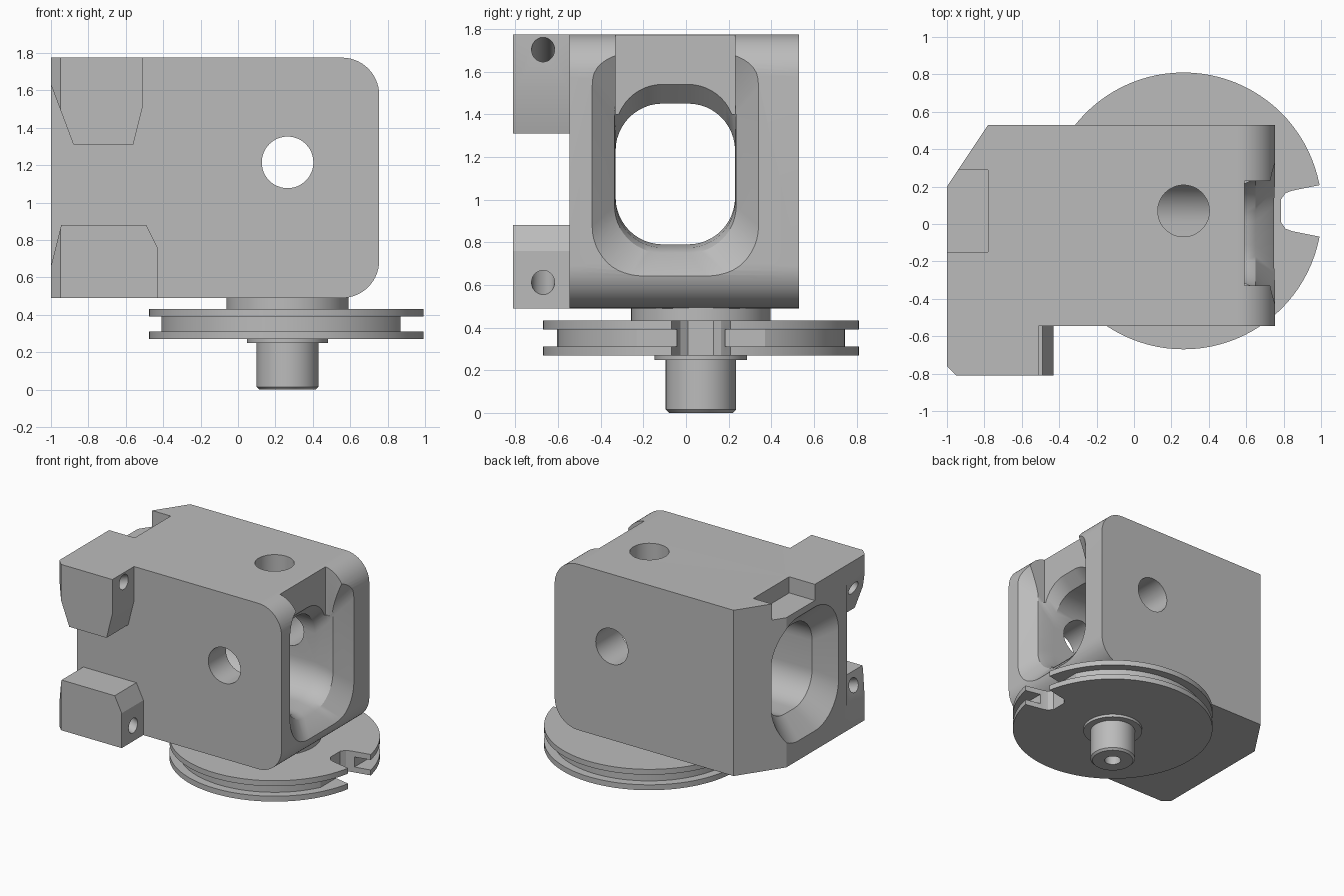
import bpy, bmesh, math
from mathutils import Vector

cube = bpy.data.objects.get("Cube")
if cube:
    bpy.data.objects.remove(cube, do_unlink=True)

grey = bpy.data.materials.new("plain grey")
grey.use_nodes = True
GREY = (0.5, 0.5, 0.5, 1)
grey.diffuse_color = GREY
grey.node_tree.nodes["Principled BSDF"].inputs["Base Color"].default_value = GREY


def loft(name, rings):
    """Closed solid through rings that share one point count."""
    bm = bmesh.new()
    loops = [[bm.verts.new(p) for p in ring] for ring in rings]
    n = len(loops[0])
    for a, b in zip(loops, loops[1:]):
        for i in range(n):
            j = (i + 1) % n
            bm.faces.new((a[i], a[j], b[j], b[i]))
    bm.faces.new(loops[0])
    bm.faces.new(loops[-1])
    bmesh.ops.recalc_face_normals(bm, faces=bm.faces)
    mesh = bpy.data.meshes.new(name)
    bm.to_mesh(mesh)
    bm.free()
    mesh.materials.append(grey)
    ob = bpy.data.objects.new(name, mesh)
    bpy.context.collection.objects.link(ob)
    return ob


def prism_y(name, pts, lo, hi):
    return loft(name, [[(x, y, z) for x, z in pts] for y in (lo, hi)])


def prism_z(name, pts, lo, hi):
    return loft(name, [[(x, y, z) for x, y in pts] for z in (lo, hi)])


def box(name, lo, hi):
    (a, b, c), (d, e, f) = lo, hi
    return prism_z(name, [(a, b), (d, b), (d, e), (a, e)], c, f)


def rod(name, start, end, radius, n=48):
    start, end = Vector(start), Vector(end)
    turn = (end - start).to_track_quat("Z", "Y")
    circle = [turn @ Vector((radius * math.cos(math.tau * i / n),
                             radius * math.sin(math.tau * i / n), 0)) for i in range(n)]
    return loft(name, [[p + c for c in circle] for p in (start, end)])


def turned(name, profile, n=96):
    """Round part about the pulley axis from (radius, z) pairs."""
    return loft(name, [[(AX + r * math.cos(math.tau * i / n),
                         AY + r * math.sin(math.tau * i / n), z) for i in range(n)]
                       for r, z in profile])


def rounded(y, half, z0, z1, r, n=12):
    """Rounded rectangle as (y, z) points."""
    corners = [(y + half - r, z1 - r), (y - half + r, z1 - r),
               (y - half + r, z0 + r), (y + half - r, z0 + r)]
    return [(cy + r * math.cos((q + i / n) * math.pi / 2),
             cz + r * math.sin((q + i / n) * math.pi / 2))
            for q, (cy, cz) in enumerate(corners) for i in range(n + 1)]


def combine(target, tool, operation="DIFFERENCE"):
    mod = target.modifiers.new("combine", "BOOLEAN")
    mod.operation, mod.solver, mod.object = operation, "EXACT", tool
    bpy.context.view_layer.objects.active = target
    bpy.ops.object.modifier_apply(modifier=mod.name)
    bpy.data.objects.remove(tool, do_unlink=True)


def smooth(ob):
    bpy.ops.object.select_all(action="DESELECT")
    ob.select_set(True)
    bpy.context.view_layer.objects.active = ob
    bpy.ops.object.shade_smooth_by_angle(angle=math.radians(25))


AX, AY = 0.265, 0.07
LEFT, RIGHT, FRONT, BACK, LOW, TOP = -1, 0.755, -0.545, 0.53, 0.49, 1.775

# Housing with two rounded corners at one end
R = 0.2
arc = [(math.cos(a), math.sin(a)) for a in (math.pi / 2 * i / 14 for i in range(15))]
outline = [(LEFT, LOW)]
outline += [(RIGHT - R + R * s, LOW + R - R * c) for c, s in arc]
outline += [(RIGHT - R + R * c, TOP - R + R * s) for c, s in arc]
outline += [(LEFT, TOP)]
body = prism_y("housing", outline, FRONT, BACK)

# Two mounting lugs
upper = [(-1, TOP), (-0.51, TOP), (-0.51, 1.51), (-0.56, 1.31), (-0.88, 1.31), (-1, 1.63)]
lower = [(-1, LOW), (-0.43, LOW), (-0.43, 0.76), (-0.49, 0.88), (-0.945, 0.88), (-1, 0.66)]
for pts in (upper, lower):
    combine(body, prism_y("lug", pts, -0.81, -0.5), "UNION")

# Cut vertical corners
combine(body, prism_z("corner_cut", [(-1.11, 0.035), (-0.713, 0.63), (-1.11, 0.63)], 0, 2))
combine(body, prism_z("lug_corner_cut", [(-1.05, -0.71), (-1.05, -0.86), (-0.9, -0.86)], 0, 2))

# Window along the housing, flared at both ends
CY = -0.05
sections = [
    (-1.15, 0.5, 0.49, 1.75, 0.36),
    (-1.0, 0.39, 0.64, 1.6, 0.29),
    (-0.85, 0.28, 0.79, 1.45, 0.22),
    (0.5, 0.28, 0.79, 1.45, 0.22),
    (0.6, 0.28, 0.775, 1.55, 0.22),
    (0.65, 0.285, 0.75, 1.62, 0.22),
    (0.755, 0.39, 0.635, 1.77, 0.24),
    (0.86, 0.5, 0.52, 1.92, 0.26),
]
combine(body, loft("window_cut", [[(x, y, z) for y, z in rounded(CY, *s)]
                                  for x, *s in sections]))
combine(body, box("top_slot_cut", (0.59, -0.33, 1.4), (0.9, 0.23, 1.9)))

# Rear top notch
combine(body, box("notch_cut", (-1.1, -0.15, 1.65), (-0.78, 0.29, 1.9)))

# Cross hole, top hole and slanted lug holes
combine(body, rod("cross_hole_cut", (AX, -1, 1.215), (AX, 1, 1.215), 0.138))
combine(body, rod("top_hole_cut", (AX, AY, 1.2), (AX, AY, 2), 0.138))
for z0, z1 in ((1.49, 1.75), (0.83, 0.595)):
    combine(body, rod("lug_hole_cut", (-1.1, -0.67, z0), (-0.38, -0.67, z1), 0.054))
smooth(body)

# Grooved pulley with a slot in the rim
pulley = turned("pulley", [(0.74, 0.27), (0.74, 0.312), (0.675, 0.312),
                           (0.675, 0.39), (0.74, 0.39), (0.74, 0.432)])
half = [(1.1, 0.16), (0.845, 0.108), (0.81, 0.095), (0.785, 0.06)]
slot = [(x, AY + d) for x, d in half] + [(x, AY - d) for x, d in reversed(half)]
combine(pulley, prism_z("rim_slot_cut", slot, 0.2, 0.5))
combine(pulley, box("groove_flat_cut", (0.87, -0.4, 0.312), (1.1, 0.5, 0.39)))
smooth(pulley)

# Collar, washer and bored shaft
smooth(turned("collar", [(0.327, 0.425), (0.327, 0.495)]))
smooth(turned("washer", [(0.217, 0.248), (0.217, 0.275)]))
shaft = turned("shaft", [(0.15, 0), (0.165, 0.015), (0.165, 0.255)])
combine(shaft, rod("bore_cut", (AX, AY, -0.1), (AX, AY, 0.2), 0.06))
smooth(shaft)
